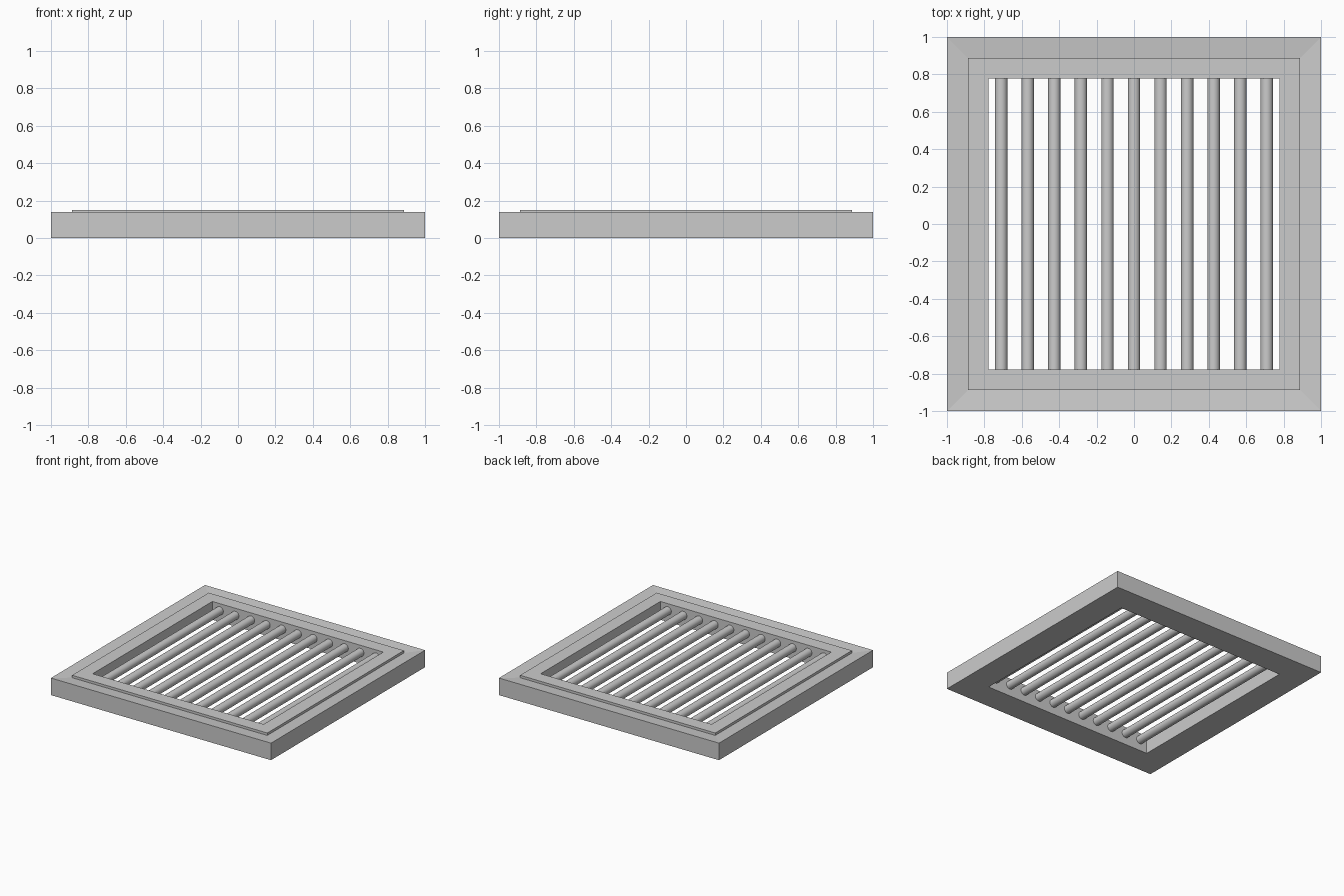
import bpy, bmesh

if "Cube" in bpy.data.objects:
    bpy.data.objects.remove(bpy.data.objects["Cube"])

# Square frame: a cross-section (half-width, height) swept round four mitred corners
profile = [(1.0, 0.0), (1.0, 0.14), (0.887, 0.13), (0.887, 0.15),
           (0.777, 0.15), (0.777, 0.0)]
bm = bmesh.new()
rings = [[bm.verts.new((sx * h, sy * h, z))
          for sx, sy in ((-1, -1), (1, -1), (1, 1), (-1, 1))]
         for h, z in profile]
for i, lower in enumerate(rings):
    upper = rings[(i + 1) % len(rings)]
    for k in range(4):
        n = (k + 1) % 4
        bm.faces.new((lower[k], lower[n], upper[n], upper[k]))
bmesh.ops.recalc_face_normals(bm, faces=bm.faces)
mesh = bpy.data.meshes.new("frame")
bm.to_mesh(mesh)
bm.free()
bpy.context.collection.objects.link(bpy.data.objects.new("frame", mesh))

# Eleven round bars running front to back
COUNT, PITCH = 11, 0.142
for i in range(COUNT):
    x = (i - (COUNT - 1) / 2) * PITCH
    bpy.ops.mesh.primitive_cylinder_add(vertices=32, radius=0.033, depth=1.556,
                                        location=(x, 0, 0.092),
                                        rotation=(1.5707963, 0, 0))
    bar = bpy.context.object
    bar.name = f"bar_{i + 1}"
    bpy.ops.object.shade_smooth_by_angle()
